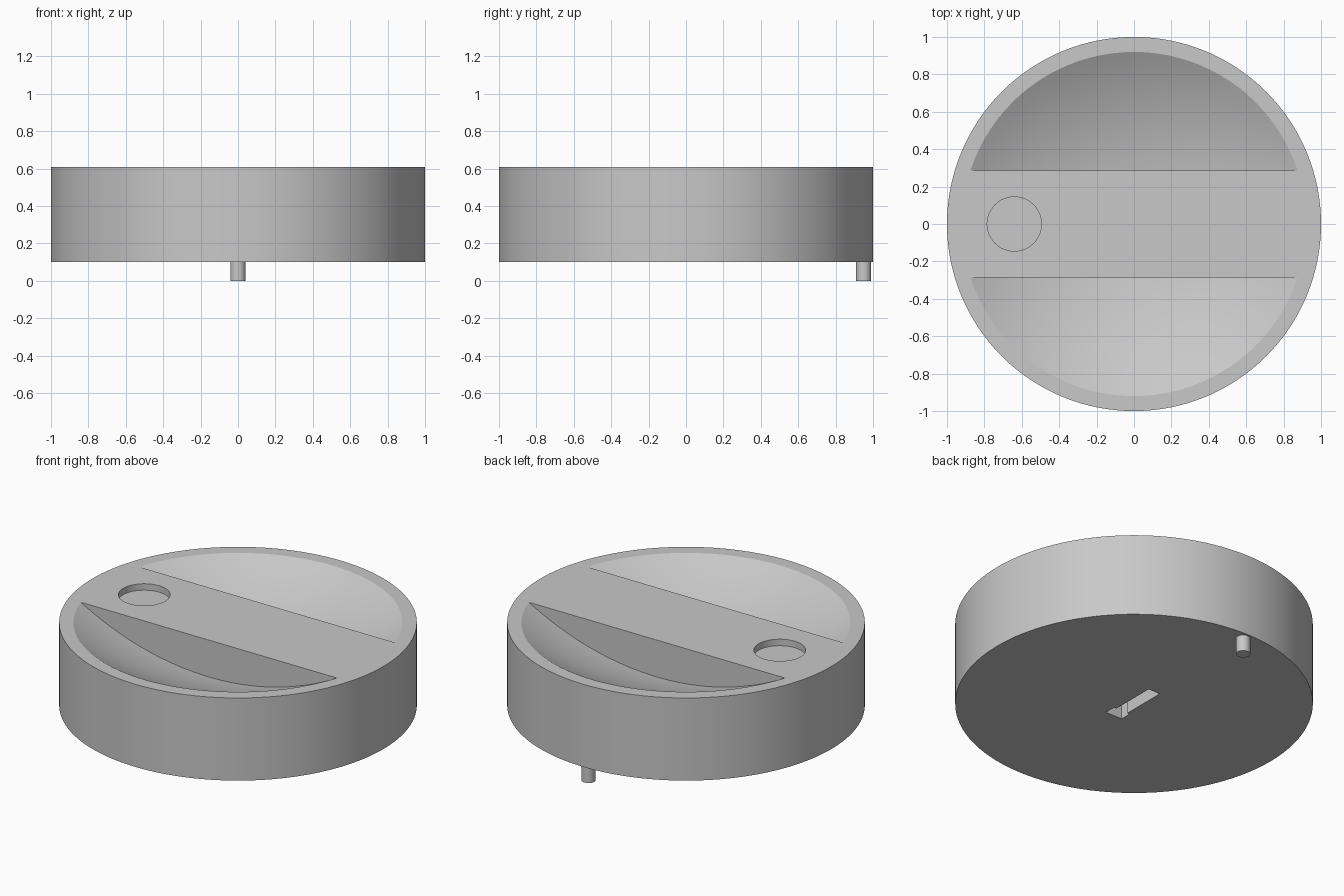
import bpy, bmesh, math
from mathutils import Vector

cube = bpy.data.objects.get("Cube")
if cube:
    bpy.data.objects.remove(cube, do_unlink=True)

TOP, BASE = 0.61, 0.10
BAR = 0.285               # half width of the grip bar
RIM, DEPTH = 0.92, 0.25   # dished recess

grey = bpy.data.materials.new("plain grey")
grey.use_nodes = True
colour = (0.58, 0.58, 0.58, 1)
grey.diffuse_color = colour
grey.node_tree.nodes["Principled BSDF"].inputs["Base Color"].default_value = colour


def finish(bm, name):
    bmesh.ops.recalc_face_normals(bm, faces=bm.faces)
    mesh = bpy.data.meshes.new(name)
    bm.to_mesh(mesh)
    bm.free()
    mesh.materials.append(grey)
    ob = bpy.data.objects.new(name, mesh)
    bpy.context.collection.objects.link(ob)
    return ob


def cylinder(name, radius, z0, z1, x=0, y=0, segments=96):
    bm = bmesh.new()
    bmesh.ops.create_cone(bm, cap_ends=True, segments=segments, radius1=radius,
                          radius2=radius, depth=z1 - z0)
    bmesh.ops.translate(bm, verts=bm.verts, vec=(x, y, (z0 + z1) / 2))
    return finish(bm, name)


def dish_cutter(name, side):
    """Spherical cap, trimmed flat along one side of the grip bar."""
    bm = bmesh.new()
    radius = (RIM ** 2 + DEPTH ** 2) / (2 * DEPTH)
    centre = TOP - DEPTH + radius
    end = math.asin(RIM / radius) * 1.06
    steps = 18
    pts = [(radius * math.sin(end * i / steps), 0,
            centre - radius * math.cos(end * i / steps)) for i in range(steps + 1)]
    pts.append((0, 0, pts[-1][2]))
    verts = [bm.verts.new(p) for p in pts]
    edges = [bm.edges.new(pair) for pair in zip(verts, verts[1:])]
    bmesh.ops.spin(bm, geom=verts + edges, axis=(0, 0, 1), cent=(0, 0, 0),
                   angle=math.tau, steps=96)
    bmesh.ops.remove_doubles(bm, verts=bm.verts, dist=1e-5)
    cut = bmesh.ops.bisect_plane(bm, geom=bm.verts[:] + bm.edges[:] + bm.faces[:],
                                 plane_co=(0, side * BAR, 0), plane_no=(0, side, 0),
                                 clear_inner=True)
    rim = [e for e in cut["geom_cut"] if isinstance(e, bmesh.types.BMEdge)]
    bmesh.ops.contextual_create(bm, geom=rim)
    return finish(bm, name)


def slot_cutter(name):
    """Stepped key slot: a wide head and a narrower shank."""
    bm = bmesh.new()
    half = [(0.057, -0.175), (0.057, -0.105), (0.04, -0.105), (0.04, 0.175)]
    outline = half + [(-x, y) for x, y in reversed(half)]
    face = bm.faces.new([bm.verts.new((x, y, BASE - 0.05)) for x, y in outline])
    grown = bmesh.ops.extrude_face_region(bm, geom=[face])["geom"]
    bmesh.ops.translate(bm, vec=Vector((0, 0, 0.2)),
                        verts=[v for v in grown if isinstance(v, bmesh.types.BMVert)])
    return finish(bm, name)


# Knob body with its recesses
body = cylinder("knob_body", 1.0, BASE, TOP, segments=128)
cutters = [dish_cutter("front_dish_cutter", -1), dish_cutter("back_dish_cutter", 1),
           cylinder("marker_cutter", 0.145, TOP - 0.04, TOP + 0.1, x=-0.64, segments=64),
           slot_cutter("slot_cutter")]
bpy.context.view_layer.objects.active = body
for cutter in cutters:
    cutter.hide_render = True
    mod = body.modifiers.new(cutter.name, "BOOLEAN")
    mod.operation, mod.solver, mod.object = "DIFFERENCE", "EXACT", cutter
    bpy.ops.object.modifier_apply(modifier=mod.name)
    bpy.data.objects.remove(cutter, do_unlink=True)

# Locating pin under the back edge
pin = cylinder("locating_pin", 0.04, 0, BASE + 0.02, y=0.95, segments=32)

for ob in (body, pin):
    bpy.ops.object.select_all(action="DESELECT")
    ob.select_set(True)
    bpy.context.view_layer.objects.active = ob
    bpy.ops.object.shade_smooth_by_angle(angle=math.radians(25))
